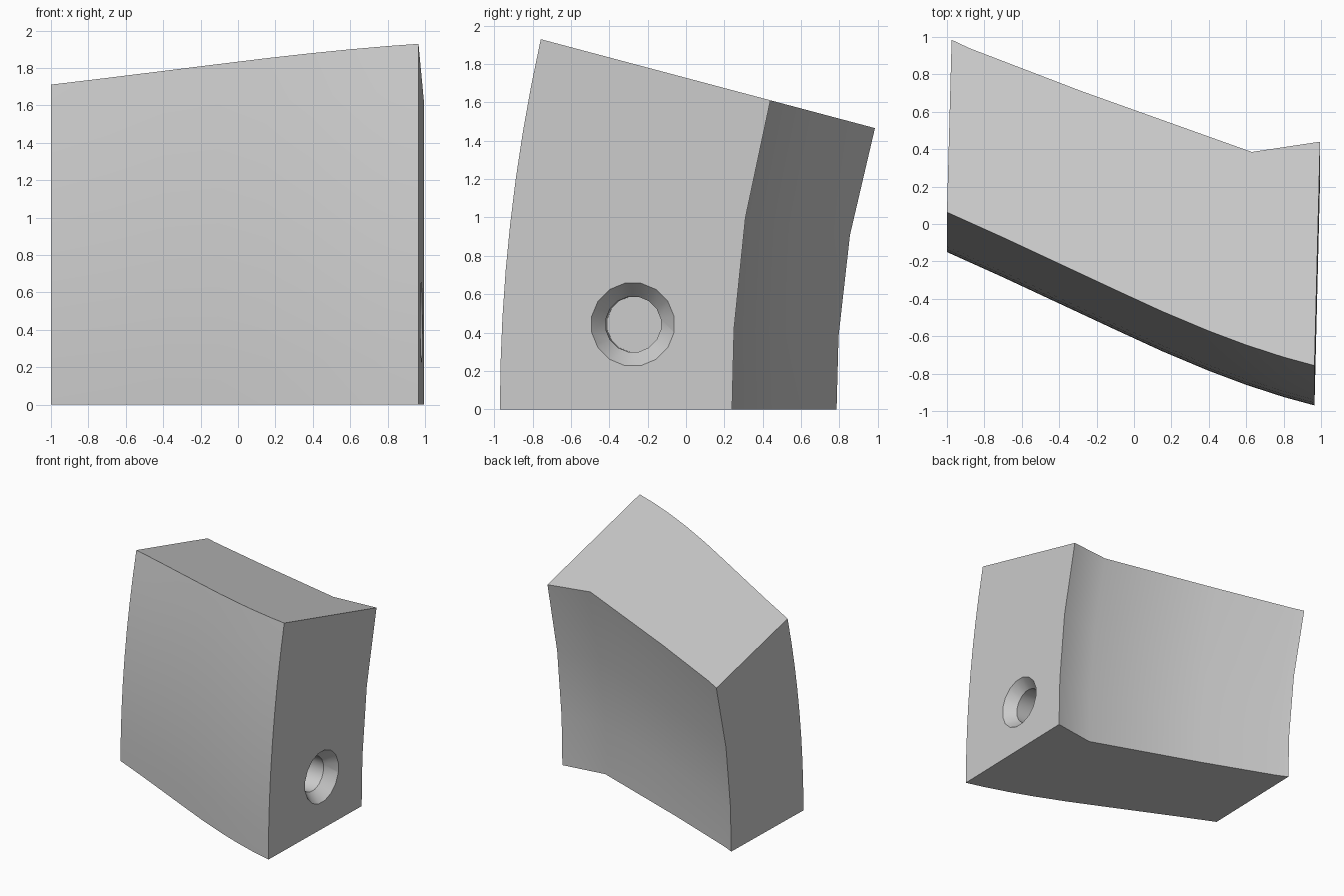
import bpy
import bmesh
from mathutils import Matrix, Vector

old = bpy.data.objects.get("Cube")
if old:
    bpy.data.objects.remove(old, do_unlink=True)

grey = bpy.data.materials.new("light_grey")
grey.use_nodes = True
colour = (0.6, 0.6, 0.6, 1)
grey.diffuse_color = colour
grey.node_tree.nodes["Principled BSDF"].inputs["Base Color"].default_value = colour

# Plan outlines at the base, both running from left (-x) to right (+x)
FRONT = [(-1, -.15), (-.7, -.285), (-.4, -.425), (-.1, -.565), (.15, -.68),
         (.4, -.785), (.6, -.86), (.8, -.925), (.965, -.97)]
BACK = [(-.975, .785), (-.88, .74), (-.28, .51), (.63, .185), (.995, .24)]


def top_height(y):
    """Sloping flat top."""
    return 1.93 - .266 * (y + .76)


def wall(bm, plan, levels, lean, power):
    """Curved wall that leans back towards the top; returns its columns."""
    cols = []
    for x, y in plan:
        height = top_height(y + lean)
        cols.append([bm.verts.new((x, y + lean * t ** power, height * t)) for t in levels])
    for a, b in zip(cols, cols[1:]):
        for i in range(len(levels) - 1):
            bm.faces.new((a[i], b[i], b[i + 1], a[i + 1]))
    return cols


def finish(bm, name):
    bmesh.ops.recalc_face_normals(bm, faces=bm.faces)
    mesh = bpy.data.meshes.new(name)
    bm.to_mesh(mesh)
    bm.free()
    mesh.materials.append(grey)
    obj = bpy.data.objects.new(name, mesh)
    bpy.context.collection.objects.link(obj)
    return obj


# Block: front and back walls closed by flat base, top and ends
bm = bmesh.new()
front = wall(bm, FRONT, [i / 8 for i in range(9)], .213, 2)
back = wall(bm, BACK, [0, .26, .62, 1], .2, 2.2)
for row in (0, -1):
    bm.faces.new([c[row] for c in front] + [c[row] for c in reversed(back)])
for end in (0, -1):
    bm.faces.new(front[end] + back[end][::-1])
block = finish(bm, "curved_block")

# Countersunk blind hole, square to the right end
bm = bmesh.new()
axis = Vector((1, -.025, 0)).normalized()
centre = Vector((.982, -.277, .443))
place = Matrix.Translation(centre) @ axis.to_track_quat('Z', 'Y').to_matrix().to_4x4()
turn = Matrix.Rotation(3.14159 / 16, 4, 'Z')
rings = []
for radius, depth in ((.238, .025), (.219, 0), (.146, -.09), (.146, -.42)):
    ring = bmesh.ops.create_circle(bm, segments=16, radius=radius,
                                   matrix=place @ Matrix.Translation((0, 0, depth)) @ turn)
    rings.append(ring["verts"])
for a, b in zip(rings, rings[1:]):
    for i in range(16):
        j = (i + 1) % 16
        bm.faces.new((a[i], a[j], b[j], b[i]))
bm.faces.new(rings[0])
bm.faces.new(rings[-1])
cutter = finish(bm, "hole_cutter")
cutter.hide_render = True

cut = block.modifiers.new("end_hole", 'BOOLEAN')
cut.operation = 'DIFFERENCE'
cut.solver = 'EXACT'
cut.object = cutter
bpy.ops.object.select_all(action='DESELECT')
block.select_set(True)
bpy.context.view_layer.objects.active = block
bpy.ops.object.modifier_apply(modifier=cut.name)
bpy.data.objects.remove(cutter, do_unlink=True)
bpy.ops.object.shade_smooth_by_angle(angle=.52)
